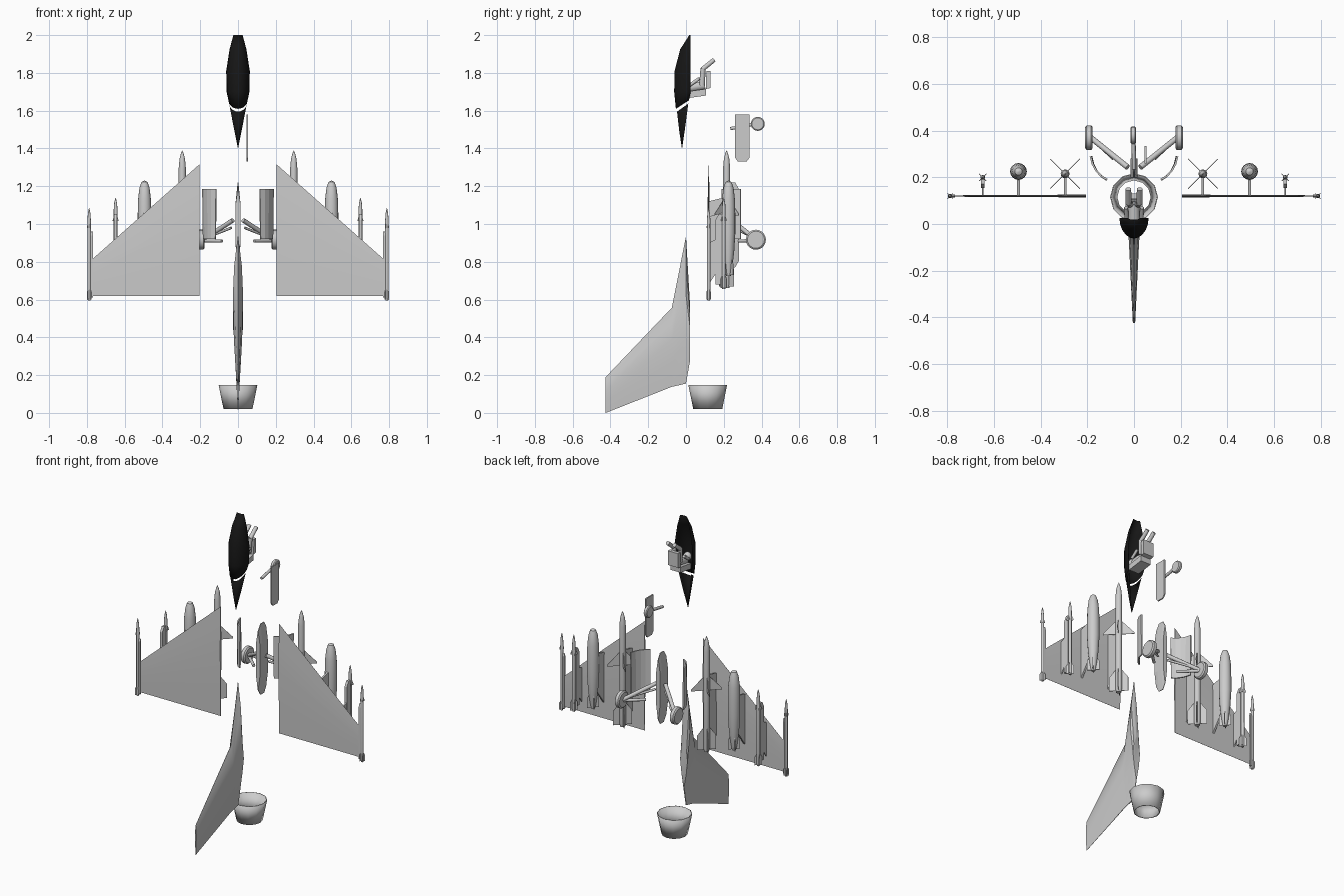
import bpy, bmesh, math
from mathutils import Vector

if "Cube" in bpy.data.objects:
    bpy.data.objects.remove(bpy.data.objects["Cube"])


def mesh(name, verts, faces, smooth=0, thick=0):
    bm = bmesh.new()
    vs = [bm.verts.new(v) for v in verts]
    for f in faces:
        bm.faces.new([vs[i] for i in f])
    bmesh.ops.recalc_face_normals(bm, faces=bm.faces)
    me = bpy.data.meshes.new(name)
    bm.to_mesh(me)
    bm.free()
    ob = bpy.data.objects.new(name, me)
    bpy.context.collection.objects.link(ob)
    if thick:
        m = ob.modifiers.new("wall", 'SOLIDIFY')
        m.thickness = thick
        m.offset = 0
    if smooth:
        bpy.ops.object.select_all(action='DESELECT')
        ob.select_set(True)
        bpy.context.view_layer.objects.active = ob
        bpy.ops.object.shade_smooth_by_angle(angle=math.radians(smooth))
    return ob


def loft(name, rings, closed=True, caps=True, **kw):
    """Skin a list of equally long point rings."""
    n = len(rings[0])
    verts = [p for r in rings for p in r]
    faces = [(k * n + i, k * n + (i + 1) % n, (k + 1) * n + (i + 1) % n, (k + 1) * n + i)
             for k in range(len(rings) - 1) for i in range(n if closed else n - 1)]
    if caps:
        faces += [tuple(range(n)), tuple(range((len(rings) - 1) * n, len(rings) * n))]
    return mesh(name, verts, faces, **kw)


def lathe(name, profile, x, y, sides=12, caps=True, **kw):
    """Turn (radius, z) points around a vertical axis."""
    rings = [[(x + r * math.cos(a), y + r * math.sin(a), z)
              for a in (2 * math.pi * i / sides for i in range(sides))] for r, z in profile]
    return loft(name, rings, caps=caps, smooth=40, **kw)


def rod(name, a, b, r, r2=None, sides=10):
    a, b = Vector(a), Vector(b)
    q = (b - a).to_track_quat('Z', 'Y')
    rings = [[p + q @ Vector((rr * math.cos(t), rr * math.sin(t), 0))
              for t in (2 * math.pi * i / sides for i in range(sides))]
             for p, rr in ((a, r), (b, r2 or r))]
    return loft(name, rings, smooth=40)


def plate(name, pts, origin, axis, half):
    """Flat panel: pts are (distance along axis, z), half is half the thickness."""
    u = Vector((axis[0], axis[1], 0)).normalized()
    n = Vector((-u.y, u.x, 0)) * half
    o = Vector(origin)
    return loft(name, [[o + u * d + Vector((0, 0, z)) + n * s for d, z in pts] for s in (-1, 1)])


def foil(stations, place):
    """Thin wing sections; each station is (span, leading z, trailing z, half thickness)."""
    shape = [(0, .05), (.2, .75), (.4, 1), (.7, .65), (1, .08)]
    outline = [(c, t) for c, t in shape] + [(c, -t) for c, t in reversed(shape)]
    return [[place(s, t * h, a + (b - a) * c) for c, t in outline] for s, a, b, h in stations]


def wheel(name, x, y, z, r, w):
    prof = [(-w, r * .55), (-w, r * .85), (-w * .6, r), (w * .6, r), (w, r * .85), (w, r * .55)]
    rings = [[(x + d, y + q * math.cos(a), z + q * math.sin(a))
              for a in (2 * math.pi * i / 20 for i in range(20))] for d, q in prof]
    return loft(name, rings, smooth=35)


def four_fins(name, x, y, pts, turn=45):
    for i in range(4):
        a = math.radians(turn + 90 * i)
        plate(f"{name}_{i + 1}", pts, (x, y, 0), (math.cos(a), math.sin(a)), .0015)


# canopy glass in two pieces: (edge z, half width, edge y, crown y, crown drop)
black = bpy.data.materials.new("black_glass")
black.diffuse_color = (.008, .008, .008, 1)
black.use_nodes = True
black.node_tree.nodes["Principled BSDF"].inputs["Base Color"].default_value = black.diffuse_color
glass = {
    "canopy_front": [(2, .024, .025, .018, 0), (1.925, .044, .025, -.03, 0), (1.81, .062, .025, -.06, 0),
                     (1.7, .06, .025, -.062, 0), (1.655, .05, .016, -.053, .045)],
    "canopy_rear": [(1.637, .046, .012, -.047, .042), (1.5, .02, -.006, -.035, .01),
                    (1.405, .001, -.02, -.022, 0)]}
for name, secs in glass.items():
    rings = []
    for z, w, yb, yt, drop in secs:
        arc = [math.pi * i / 10 for i in range(11)]
        rings.append([(w * math.cos(a), yb + (yt - yb) * math.sin(a), z - drop * math.sin(a)) for a in arc])
    ob = loft(name, rings, closed=False, caps=False, smooth=40, thick=.001)
    ob.data.materials.append(black)

# seat and pilot, lying on the back under the canopy
plate("seat_back", [(.0, 1.665), (.105, 1.68), (.105, 1.715), (0, 1.7)], (0, 0, 0), (0, 1), .036)
plate("seat_pan", [(.105, 1.715), (.13, 1.72), (.13, 1.81), (.108, 1.81)], (0, 0, 0), (0, 1), .036)
rod("pilot_torso", (0, .01, 1.72), (0, .1, 1.735), .026, .024)
lathe("pilot_helmet", [(.024 * math.sin(math.pi * i / 8) + .0005, 1.73 - .026 * math.cos(math.pi * i / 8))
                       for i in range(9)], 0, -.015)
for s, side in ((-1, "left"), (1, "right")):
    rod(f"pilot_{side}_thigh", (s * .016, .085, 1.735), (s * .024, .09, 1.825), .016, .013)
    rod(f"pilot_{side}_shin", (s * .024, .088, 1.82), (s * .024, .15, 1.87), .013, .012)
    rod(f"pilot_{side}_arm", (s * .032, .02, 1.735), (s * .034, .07, 1.77), .009)

# nose gear
plate("nose_gear_door", [(.26, 1.58), (.335, 1.58), (.335, 1.35), (.32, 1.33), (.275, 1.33), (.26, 1.35)],
      (.05, 0, 0), (0, 1), .004)
rod("nose_strut", (0, .235, 1.505), (-.002, .37, 1.53), .009)
wheel("nose_wheel", -.003, .38, 1.53, .037, .012)

# centreline pylon under the missing body
loft("centre_pylon", [[(w * s, y, z) for y, w, z in
                       ((yb, .002, 1.22 - c), (yb, .014, 1.1), (yb, .014, .9), (yb, .002, .77 + c))
                       for s in (-1, 1)][::2] +
                      [(w, yb, z) for w, z in ((.002, .77 + c), (.014, .9), (.014, 1.1), (.002, 1.22 - c))]
                      for yb, c in ((.2, .04), (.225, 0), (.26, 0), (.28, .035))])

# tail fin
loft("tail_fin", foil([(.022, .56, .28, .026), (0, .935, .155, .027), (-.075, .557, .138, .022),
                       (-.425, .19, 0, .005)], lambda s, t, z: (t, s, z)), smooth=30)

# exhaust nozzle
lathe("exhaust_nozzle", [(.1, .148), (.074, .02)], 0, .115, sides=12, caps=False, thick=.005)

BODY = [(0, .0), (.35, .02), (.75, .06), (1, .13), (1, .97), (.8, 1)]   # slim missile


def missile(name, x, y, r, top, bottom):
    lathe(name, [(max(q * r, .0004), top + (bottom - top) * f) for q, f in BODY], x, y)


for s, side in ((-1, "left"), (1, "right")):
    # wing
    loft(f"{side}_wing", foil([(.205, 1.315, .62, .006), (.77, .815, .62, .003)],
                              lambda p, t, z: (s * p, .12 + t, z)), smooth=30)
    # main gear
    wheel(f"{side}_main_wheel", s * .193, .37, .917, .053, .016)
    rod(f"{side}_main_strut", (s * .027, .243, 1.02), (s * .185, .37, .917), .012)
    rod(f"{side}_brace_strut", (s * .085, .28, .91), (s * .185, .372, .912), .009)
    rod(f"{side}_side_strut", (s * .035, .255, .98), (s * .15, .345, .935), .007)
    arc = [(.115, .19), (.14, .205), (.16, .226), (.177, .256), (.186, .29)]
    loft(f"{side}_main_door", [[(s * (x * k + .15 * (1 - k)), y, z) for x, y in arc]
                               for k, z in ((1, 1.185), (.9, .92))], closed=False, caps=False, thick=.008)
    # inner missile with cross fins
    x = s * .295
    missile(f"{side}_large_missile", x, .215, .019, 1.39, .66)
    four_fins(f"{side}_large_missile_wing", x, .215, [(.01, 1.14), (.09, 1.055), (.09, 1.045), (.01, 1.045)])
    four_fins(f"{side}_large_missile_tail", x, .215, [(.01, .82), (.055, .76), (.055, .67), (.01, .67)])
    plate(f"{side}_inner_pylon", [(.12, 1.12), (.2, 1.14), (.2, .8), (.12, .72)], (x, 0, 0), (0, 1), .005)
    # bomb
    x = s * .495
    lathe(f"{side}_bomb", [(r, z) for r, z in ((.001, 1.23), (.016, 1.222), (.027, 1.19), (.034, 1.13), (.036, 1.05),
                           (.036, .95), (.03, .85), (.02, .77), (.012, .725))], x, .225, sides=16)
    four_fins(f"{side}_bomb_fin", x, .225, [(.01, .84), (.035, .79), (.035, .73), (.01, .73)])
    plate(f"{side}_middle_pylon", [(.12, 1.04), (.195, 1.06), (.195, .82), (.12, .72)], (x, 0, 0), (0, 1), .006)
    # outer missile
    x = s * .648
    missile(f"{side}_small_missile", x, .2, .01, 1.14, .655)
    four_fins(f"{side}_small_missile_canard", x, .2, [(.005, 1.06), (.02, 1.02), (.02, 1.015), (.005, 1.015)])
    four_fins(f"{side}_small_missile_tail", x, .2, [(.005, .74), (.022, .71), (.022, .66), (.005, .66)])
    plate(f"{side}_launch_rail", [(.155, 1.02), (.172, 1.05), (.19, 1.05), (.19, .68), (.155, .68)],
          (x, 0, 0), (0, 1), .008)
    plate(f"{side}_outer_pylon", [(.12, .9), (.16, .92), (.16, .74), (.12, .68)], (x, 0, 0), (0, 1), .004)
    # wingtip rail and missile
    plate(f"{side}_tip_rail", [(.114, .94), (.12, .96), (.126, .94), (.126, .61), (.114, .61)],
          (s * .774, 0, 0), (0, 1), .006)
    missile(f"{side}_tip_missile", s * .788, .12, .009, 1.085, .595)
    four_fins(f"{side}_tip_missile_canard", s * .788, .12, [(.004, 1.02), (.013, .99), (.013, .98), (.004, .98)])
    four_fins(f"{side}_tip_missile_tail", s * .788, .12, [(.004, .66), (.016, .64), (.016, .6), (.004, .6)])
